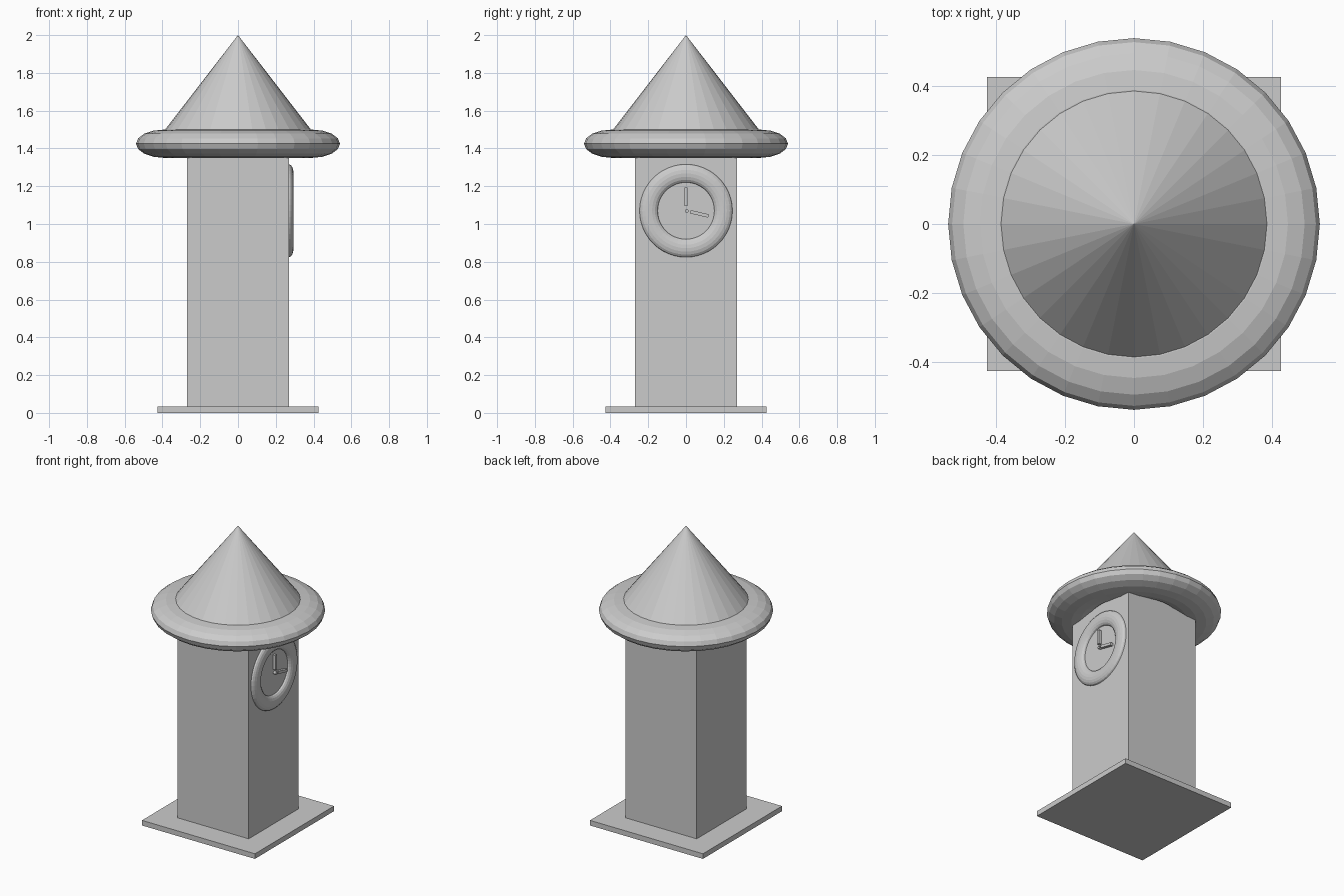
import bpy
from math import cos, sin, pi, radians

if "Cube" in bpy.data.objects:
    bpy.data.objects.remove(bpy.data.objects["Cube"])


def box(name, center, size, rot_x=0):
    bpy.ops.mesh.primitive_cube_add(size=1, location=center, rotation=(rot_x, 0, 0))
    ob = bpy.context.object
    ob.name = name
    ob.scale = size
    return ob


def flat_ring(name, center, major, minor, segments, rotation=(0, 0, 0)):
    # torus squashed to half thickness along its own axis
    bpy.ops.mesh.primitive_torus_add(
        location=center, rotation=rotation, major_radius=major, minor_radius=minor,
        major_segments=segments, minor_segments=16)
    ob = bpy.context.object
    ob.name = name
    ob.scale = (1, 1, 0.5)
    return ob


# Base slab and tower shaft
box("base_slab", (0, 0, 0.0175), (0.854, 0.854, 0.035))
box("tower_shaft", (0, 0, 0.7275), (0.54, 0.54, 1.395))

# Rounded eave and conical roof
flat_ring("roof_eave", (0, 0, 1.425), 0.39, 0.15, 32)
bpy.ops.mesh.primitive_cone_add(vertices=32, radius1=0.39, radius2=0,
                                depth=0.505, location=(0, 0, 1.7475))
bpy.context.object.name = "roof_cone"

# Clock rim on the +x wall
CZ = 1.07
flat_ring("clock_rim", (0.27, 0, CZ), 0.198, 0.048, 48, (0, pi / 2, 0))

# Clock hands: angle measured from +y towards +z
for name, angle in (("minute_hand", radians(90)), ("hour_hand", radians(-13))):
    r = 0.073
    box(name, (0.275, r * cos(angle), CZ + r * sin(angle)),
        (0.03, 0.098, 0.018), angle)

# Small hub between the hands
bpy.ops.mesh.primitive_cylinder_add(vertices=12, radius=0.01, depth=0.03,
                                    location=(0.275, 0.004, CZ - 0.002),
                                    rotation=(0, pi / 2, 0))
bpy.context.object.name = "clock_hub"
